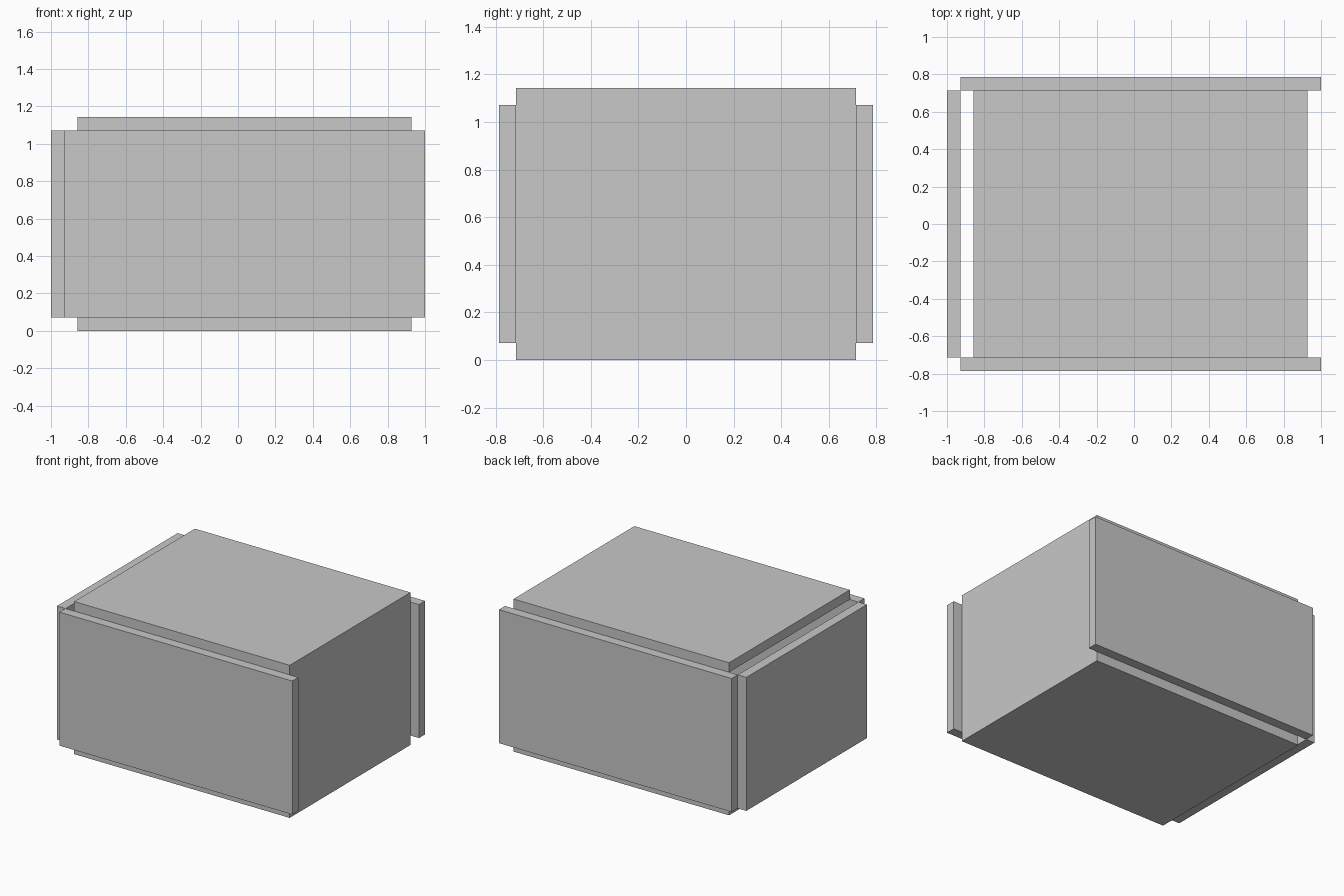
import bpy

if "Cube" in bpy.data.objects:
    bpy.data.objects.remove(bpy.data.objects["Cube"], do_unlink=True)

T = 1 / 14  # board thickness; every size is a multiple of it

grey = bpy.data.materials.new("plain_grey")
grey.use_nodes = True
colour = (0.58, 0.58, 0.58, 1)
grey.diffuse_color = colour
grey.node_tree.nodes["Principled BSDF"].inputs["Base Color"].default_value = colour


def board(name, x, y, z):
    """Flat board spanning the given (low, high) ranges, in thicknesses."""
    spans = (x, y, z)
    bpy.ops.mesh.primitive_cube_add(size=1, location=[(a + b) / 2 * T for a, b in spans])
    obj = bpy.context.object
    obj.name = name
    obj.scale = [(b - a) * T for a, b in spans]
    bpy.ops.object.transform_apply(location=False, rotation=False, scale=True)
    obj.data.materials.append(grey)


depth, height = (-10, 10), (1, 15)

# Top and bottom boards
for name, low in (("bottom_panel", 0), ("top_panel", 15)):
    board(name, (-12, 13), depth, (low, low + 1))

# Front and back boards
for name, low in (("front_panel", -11), ("back_panel", 10)):
    board(name, (-13, 14), (low, low + 1), height)

# End boards: one stands clear of the box, the other is flush with top and bottom
for name, low in (("outer_end_panel", -14), ("flush_end_panel", 12)):
    board(name, (low, low + 1), depth, height)
